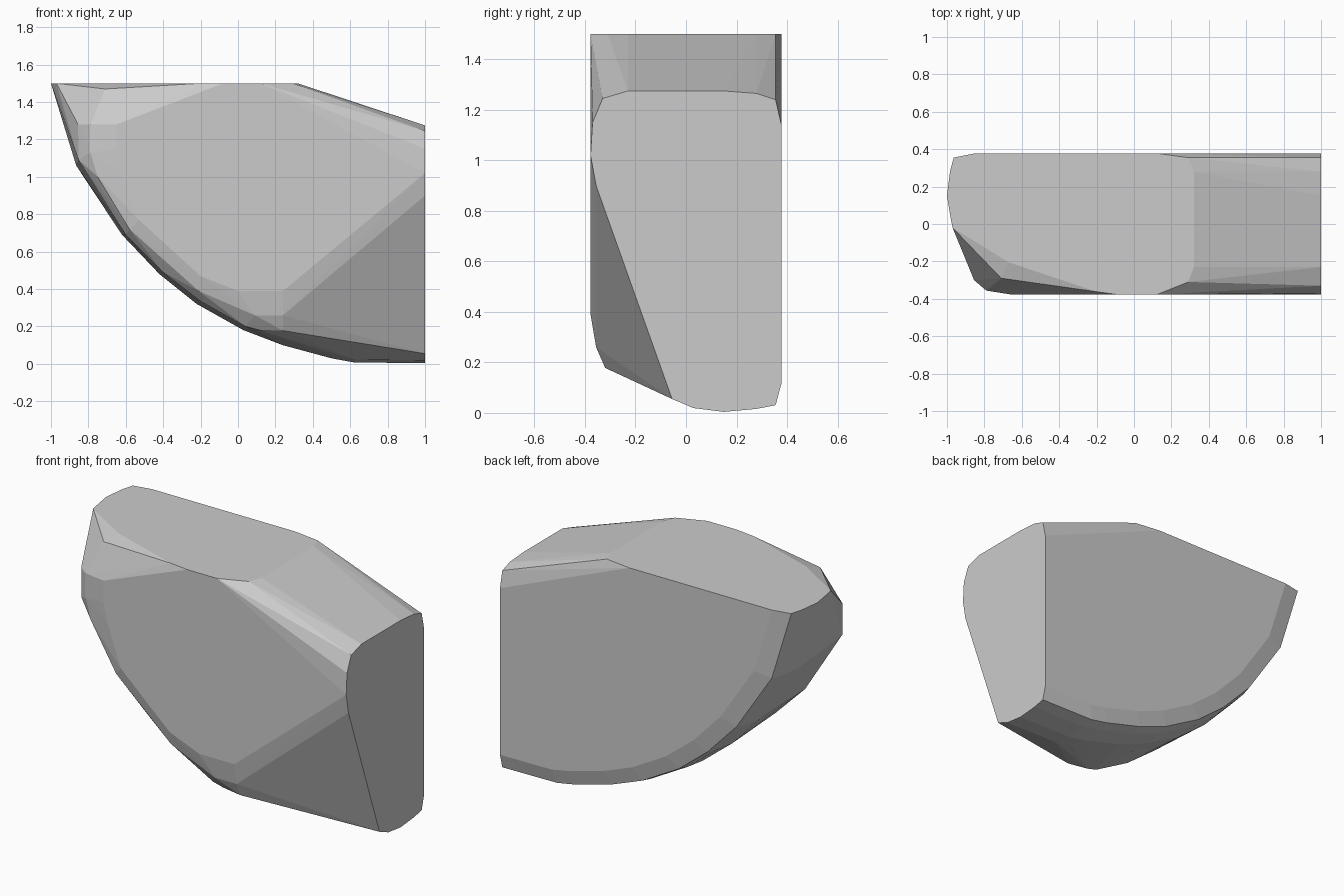
import bpy, bmesh
from math import radians

pts = []

# Curved underside profile (x, z), repeated across the width and shrunk
# toward the top rear corner to round the sides: (y, shrink)
keel = [(-1, 1.5), (-0.865, 1.06), (-0.62, 0.69), (-0.42, 0.48), (-0.22, 0.32),
        (0.03, 0.18), (0.24, 0.10), (0.5, 0.03), (0.62, 0.008), (1, 0.004)]
for y, k in [(0.03, 0.01), (0.15, 0), (0.28, 0.008), (0.355, 0.018), (0.378, 0.075)]:
    for x, z in keel:
        pts.append((1 + (x - 1) * (1 - k), y, 1.5 + (z - 1.5) * (1 - k)))

# Flat front side and its first bevel ring (x, z)
front = [(-0.65, 1.28), (-0.65, 1.15), (-0.62, 1.02), (-0.53, 0.77), (-0.2, 0.47),
         (0, 0.39), (0.24, 0.39), (1, 1.02), (0.12, 1.5), (-0.08, 1.5)]
bevel = [(-0.79, 1.28), (-0.79, 1.13), (-0.75, 1.0), (-0.58, 0.72), (-0.21, 0.39),
         (0.09, 0.26), (0.24, 0.26), (1, 0.9)]
pts += [(x, -0.378, z) for x, z in front]
pts += [(x, -0.356, z) for x, z in bevel]

# Outer bevel ring of the front lower edge
ring = [(-0.855, 1.28), (-0.852, 1.09), (-0.6, 0.69), (-0.4, 0.49), (-0.2, 0.335),
        (0.04, 0.2), (0.11, 0.182)]
pts += [(x, -0.3, z) for x, z in ring]
pts += [(0.24, -0.32, 0.178), (-0.71, -0.29, 1.47)]

# Top outline (x, y)
top = [(0.12, 0.378), (0.29, 0.355), (0.32, 0.28), (0.325, 0.15), (0.32, -0.23),
       (0.29, -0.31), (-0.2, -0.362), (-0.67, -0.205), (-0.97, -0.02)]
pts += [(x, y, 1.5) for x, y in top]

# Right end outline (y, z)
end = [(-0.37, 1.15), (-0.33, 1.245), (-0.23, 1.275), (0.15, 1.275), (0.28, 1.265),
       (0.355, 1.24), (0.378, 1.14), (-0.055, 0.055)]
pts += [(1, y, z) for y, z in end]

# Faceted solid wrapped round all the outlines
bm = bmesh.new()
for p in pts:
    bm.verts.new(p)
bmesh.ops.remove_doubles(bm, verts=bm.verts[:], dist=0.001)
bmesh.ops.convex_hull(bm, input=bm.verts[:], use_existing_faces=False)
bmesh.ops.delete(bm, geom=[v for v in bm.verts if not v.link_faces], context='VERTS')
bmesh.ops.dissolve_limit(bm, angle_limit=radians(1), verts=bm.verts[:], edges=bm.edges[:])
bmesh.ops.recalc_face_normals(bm, faces=bm.faces[:])
mesh = bpy.data.meshes.new("faceted_block")
bm.to_mesh(mesh)
bm.free()
bpy.context.collection.objects.link(bpy.data.objects.new("faceted_block", mesh))
